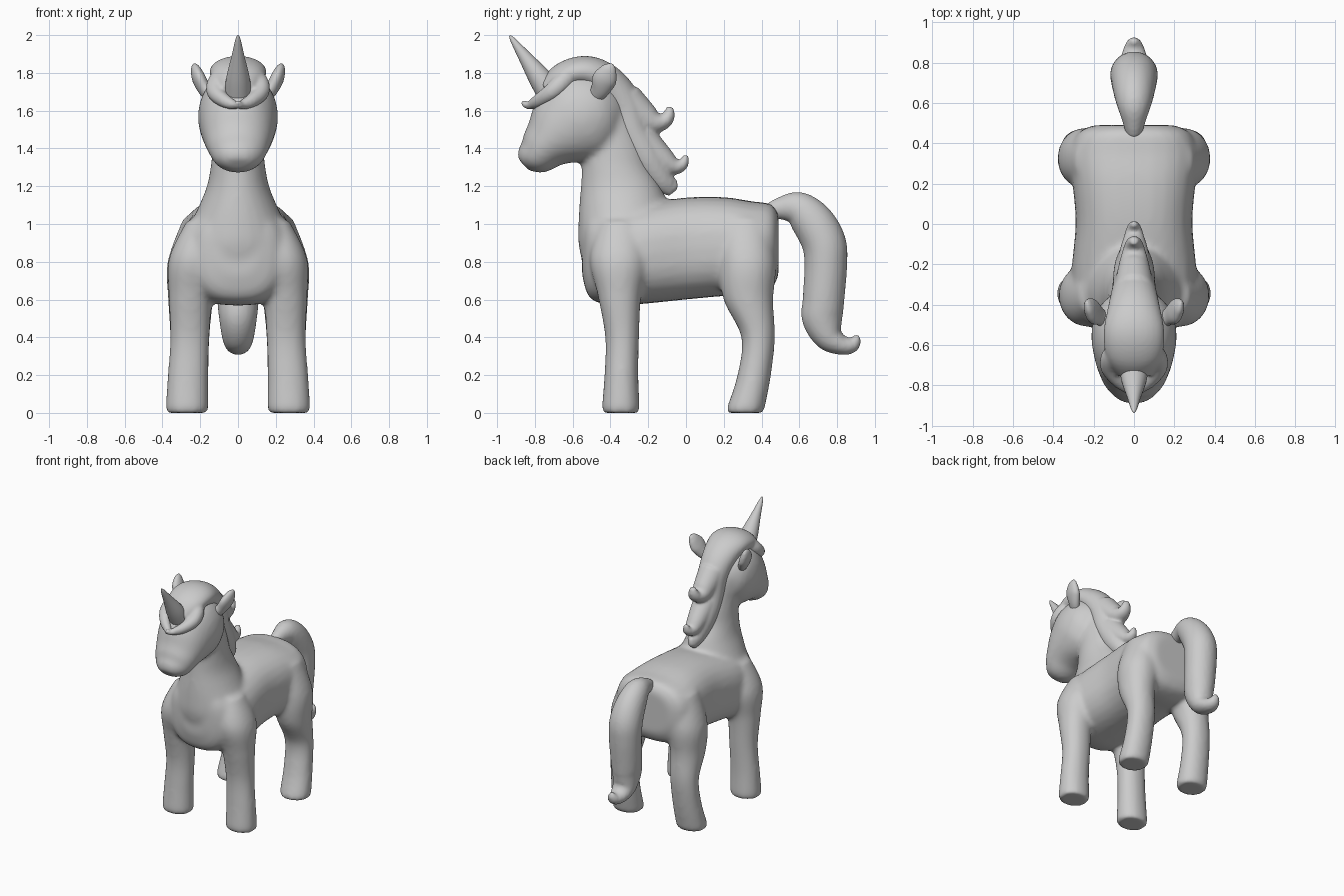
import bpy, bmesh, math
from mathutils import Vector


def catmull(pts, steps=6):
    """Smoothly interpolate a short list of control rings."""
    p = [pts[0]] + list(pts) + [pts[-1]]
    out = []
    for i in range(1, len(p) - 2):
        for k in range(steps):
            t = k / steps
            out.append([0.5 * (2 * b + (c - a) * t + (2 * a - 5 * b + 4 * c - d) * t * t
                               + (3 * b - a - 3 * c + d) * t ** 3)
                        for a, b, c, d in zip(p[i - 1], p[i], p[i + 1], p[i + 2])])
    return out + [list(pts[-1])]


def loft(bm, pts, axis=None, power=2.0, sign=1, sides=28):
    """Closed tube through rings (x, y, z, radius across, radius in profile)."""
    path = catmull(pts)
    rings = []
    for i, (x, y, z, rx, rs) in enumerate(path):
        a, b = path[max(i - 1, 0)], path[min(i + 1, len(path) - 1)]
        t = Vector(axis) if axis else (Vector(b[:3]) - Vector(a[:3])).normalized()
        u = Vector((1, 0, 0))
        u = (u - t * u.dot(t)).normalized()
        v = t.cross(u)
        ring = []
        for k in range(sides):
            g = 2 * math.pi * k / sides
            c, s = math.cos(g), math.sin(g)
            p = (Vector((x, y, z))
                 + u * max(rx, 0.004) * math.copysign(abs(c) ** (2 / power), c)
                 + v * max(rs, 0.004) * math.copysign(abs(s) ** (2 / power), s))
            ring.append(bm.verts.new((p.x * sign, p.y, p.z)))
        rings.append(ring)
    for r, q in zip(rings, rings[1:]):
        for k in range(sides):
            n = (k + 1) % sides
            bm.faces.new((r[k], r[n], q[n], q[k]))
    bm.faces.new(rings[0])
    bm.faces.new(rings[-1])


def build(name, strands, voxel=None, smooth=0):
    """One object from several lofts: (points, axis, power, mirrored)."""
    bm = bmesh.new()
    for pts, axis, power, mirrored in strands:
        for sign in ((1, -1) if mirrored else (1,)):
            loft(bm, pts, axis, power, sign)
    bmesh.ops.recalc_face_normals(bm, faces=bm.faces)
    me = bpy.data.meshes.new(name)
    bm.to_mesh(me)
    bm.free()
    for f in me.polygons:
        f.use_smooth = True
    ob = bpy.data.objects.new(name, me)
    bpy.context.collection.objects.link(ob)
    if voxel:
        m = ob.modifiers.new("blend", 'REMESH')
        m.mode, m.voxel_size, m.use_smooth_shade = 'VOXEL', voxel, True
        m = ob.modifiers.new("soften", 'SMOOTH')
        m.factor, m.iterations = 0.5, smooth
    return ob


def mid(rows):
    """Rings on the centre plane: (y, z, rx, rs)."""
    return [(0, *r) for r in rows]


def round_rings(rows):
    """Rings with equal radii: (x, y, z, r)."""
    return [(*r, r[3]) for r in rows]


Y, Z = (0, 1, 0), (0, 0, 1)

# Body: torso, neck, head and four legs blended together
torso = mid([(-.55, .86, .10, .13), (-.51, .84, .21, .23), (-.4, .83, .29, .26),
             (-.25, .84, .31, .265), (0, .87, .29, .27), (.2, .88, .305, .262),
             (.35, .87, .32, .25), (.45, .88, .28, .225), (.49, .89, .20, .16)])
neck = mid([(-.33, .8, .29, .22), (-.32, .9, .28, .25), (-.32, 1.0, .25, .25),
            (-.33, 1.1, .205, .235), (-.345, 1.2, .165, .212), (-.37, 1.3, .145, .182),
            (-.385, 1.4, .135, .17), (-.42, 1.58, .12, .15)])
head = mid([(-.34, 1.67, .06, .06), (-.38, 1.65, .13, .14), (-.45, 1.62, .19, .21),
            (-.55, 1.57, .212, .25), (-.65, 1.5, .198, .217), (-.735, 1.425, .172, .145),
            (-.79, 1.37, .145, .113), (-.835, 1.338, .11, .082), (-.862, 1.315, .06, .045)])
front_leg = [(.19, -.35, 1.02, .08, .10), (.225, -.355, .82, .14, .155),
             (.25, -.352, .62, .117, .115), (.255, -.338, .4, .104, .09),
             (.265, -.342, .2, .107, .09), (.27, -.345, .03, .113, .1),
             (.27, -.345, 0, .108, .095)]
rear_leg = [(.2, .31, 1.03, .09, .12), (.23, .325, .8, .143, .152),
            (.25, .33, .6, .12, .132), (.255, .382, .4, .105, .089),
            (.262, .361, .2, .106, .089), (.27, .318, .03, .112, .1),
            (.27, .313, 0, .107, .095)]
build("body", [(torso, Y, 2.5, False), (neck, Z, 2, False), (head, None, 2, False),
               (front_leg, Z, 2.1, True), (rear_leg, Z, 2.1, True)], .016, 10)

# Mane: crest down the neck, three curls at the back, fringe round the horn
crest = mid([(-.74, 1.71, .09, .05), (-.65, 1.78, .14, .075), (-.53, 1.805, .15, .085),
             (-.42, 1.75, .13, .095), (-.33, 1.63, .11, .10), (-.28, 1.48, .105, .095),
             (-.2, 1.34, .095, .09), (-.12, 1.22, .06, .06), (-.075, 1.16, .02, .02)])
curl_top = mid([(-.32, 1.65, .1, .10), (-.2, 1.55, .075, .075), (-.125, 1.54, .055, .045),
                (-.092, 1.575, .04, .034), (-.085, 1.62, .02, .018)])
curl_mid = mid([(-.24, 1.45, .09, .09), (-.13, 1.345, .07, .07), (-.06, 1.305, .05, .045),
                (-.015, 1.32, .035, .03), (0, 1.365, .015, .014)])
curl_low = mid([(-.18, 1.32, .07, .07), (-.1, 1.22, .05, .045), (-.07, 1.2, .03, .03),
                (-.06, 1.24, .012, .012)])
fringe = round_rings([(.03, -.6, 1.80, .055), (.105, -.65, 1.755, .052),
                      (.12, -.71, 1.70, .046), (.075, -.775, 1.655, .038),
                      (.025, -.82, 1.632, .026), (.008, -.85, 1.632, .018),
                      (0, -.865, 1.652, .012)])
build("mane", [(crest, None, 2, False), (curl_top, None, 2, False),
               (curl_mid, None, 2, False), (curl_low, None, 2, False),
               (fringe, None, 2, True)], .010, 5)

# Ears: flattened leaves leaning outwards and back
ear = [(.13, -.49, 1.66, .03, .035), (.175, -.455, 1.71, .034, .05),
       (.205, -.432, 1.765, .036, .064), (.222, -.41, 1.81, .028, .047),
       (.23, -.395, 1.835, .016, .025), (.233, -.388, 1.846, .004, .005)]
build("ears", [(ear, None, 2, True)])

# Horn
horn = mid([(-.71, 1.68, .072, .072), (-.775, 1.775, .062, .06), (-.85, 1.88, .036, .036),
            (-.915, 1.972, .015, .015), (-.933, 1.998, .004, .004)])
build("horn", [(horn, None, 2, False)])

# Tail: arches from the rump and flicks out at the tip
tail = mid([(.44, 1.06, .04, .045), (.5, 1.082, .055, .06), (.59, 1.08, .085, .092),
            (.67, 1.01, .105, .112), (.73, .9, .117, .117), (.74, .78, .117, .113),
            (.728, .6, .11, .11), (.722, .5, .10, .108), (.755, .405, .085, .08),
            (.82, .36, .068, .053), (.875, .36, .05, .044), (.9, .388, .033, .028),
            (.903, .415, .012, .01)])
build("tail", [(tail, None, 2, False)], .012, 3)
